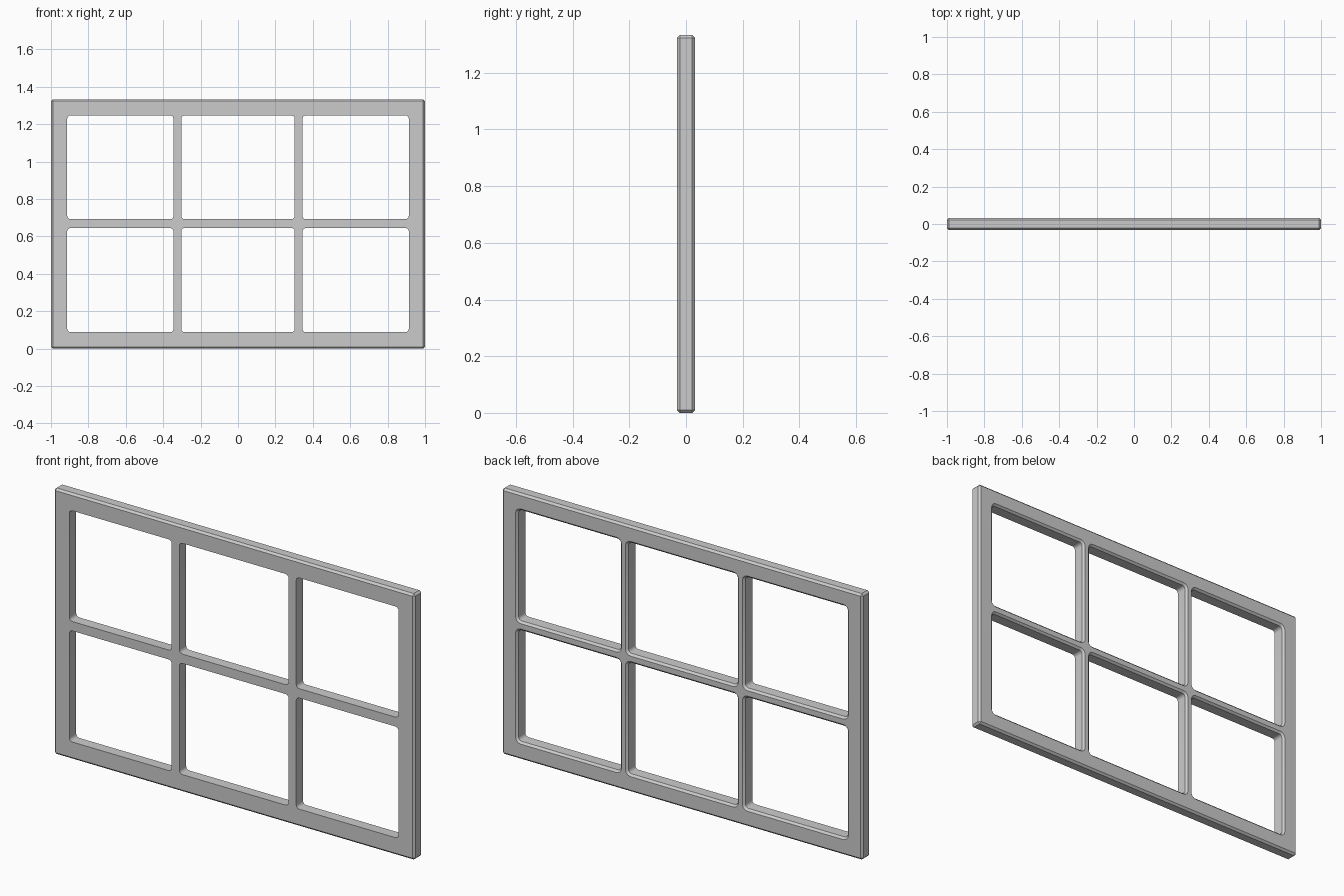
import bpy, bmesh, math

cube = bpy.data.objects.get("Cube")
if cube:
    bpy.data.objects.remove(cube, do_unlink=True)

# Overall sizes
WIDTH, HEIGHT, HALF_DEPTH = 2.0, 1.333, 0.032
CHAMFER, CORNER = 0.01, 0.017
COLUMNS = [(-0.913, -0.345), (-0.303, 0.303), (0.345, 0.913)]
ROWS = [(0.088, 0.645), (0.692, 1.247)]

grey = bpy.data.materials.new("frame grey")
grey.use_nodes = True
colour = (0.6, 0.6, 0.6, 1)
grey.diffuse_color = colour
grey.node_tree.nodes["Principled BSDF"].inputs["Base Color"].default_value = colour


def make_object(name, bm):
    mesh = bpy.data.meshes.new(name)
    bmesh.ops.recalc_face_normals(bm, faces=bm.faces[:])
    bm.to_mesh(mesh)
    bm.free()
    mesh.materials.append(grey)
    obj = bpy.data.objects.new(name, mesh)
    bpy.context.collection.objects.link(obj)
    return obj


def rounded_loop(bm, xs, zs, y, grow, segments=3):
    """Rounded rectangle of vertices in the plane at depth y."""
    r = CORNER + grow
    (x0, x1), (z0, z1) = xs, zs
    centres = [(x1 - CORNER, z1 - CORNER), (x0 + CORNER, z1 - CORNER),
               (x0 + CORNER, z0 + CORNER), (x1 - CORNER, z0 + CORNER)]
    loop = []
    for i, (cx, cz) in enumerate(centres):
        for s in range(segments + 1):
            a = math.pi / 2 * (i + s / segments)
            loop.append(bm.verts.new((cx + r * math.cos(a), y, cz + r * math.sin(a))))
    return loop


# Outer slab with chamfered edges
bm = bmesh.new()
bmesh.ops.create_cube(bm, size=1)
for v in bm.verts:
    v.co = (v.co.x * WIDTH, v.co.y * 2 * HALF_DEPTH, (v.co.z + 0.5) * HEIGHT)
bmesh.ops.bevel(bm, geom=bm.edges[:], offset=CHAMFER, segments=1, affect='EDGES')
frame = make_object("window_frame", bm)

# Pane openings, straight at the front and flared at the back
bm = bmesh.new()
over = 0.005
for xs in COLUMNS:
    for zs in ROWS:
        loops = [rounded_loop(bm, xs, zs, y, grow) for y, grow in
                 [(-0.1, 0), (HALF_DEPTH - CHAMFER, 0), (HALF_DEPTH + over, CHAMFER + over)]]
        n = len(loops[0])
        for a, b in zip(loops, loops[1:]):
            for i in range(n):
                j = (i + 1) % n
                bm.faces.new((a[i], a[j], b[j], b[i]))
        bm.faces.new(loops[0])
        bm.faces.new(loops[-1])
cutter = make_object("pane_cutter", bm)
cutter.hide_render = True

# Cut the openings and remove the cutter
bpy.ops.object.select_all(action='DESELECT')
bpy.context.view_layer.objects.active = frame
frame.select_set(True)
cut = frame.modifiers.new("pane openings", 'BOOLEAN')
cut.operation = 'DIFFERENCE'
cut.solver = 'EXACT'
cut.object = cutter
bpy.ops.object.modifier_apply(modifier=cut.name)
bpy.data.objects.remove(cutter, do_unlink=True)
bpy.ops.object.shade_smooth_by_angle(angle=math.radians(32))
